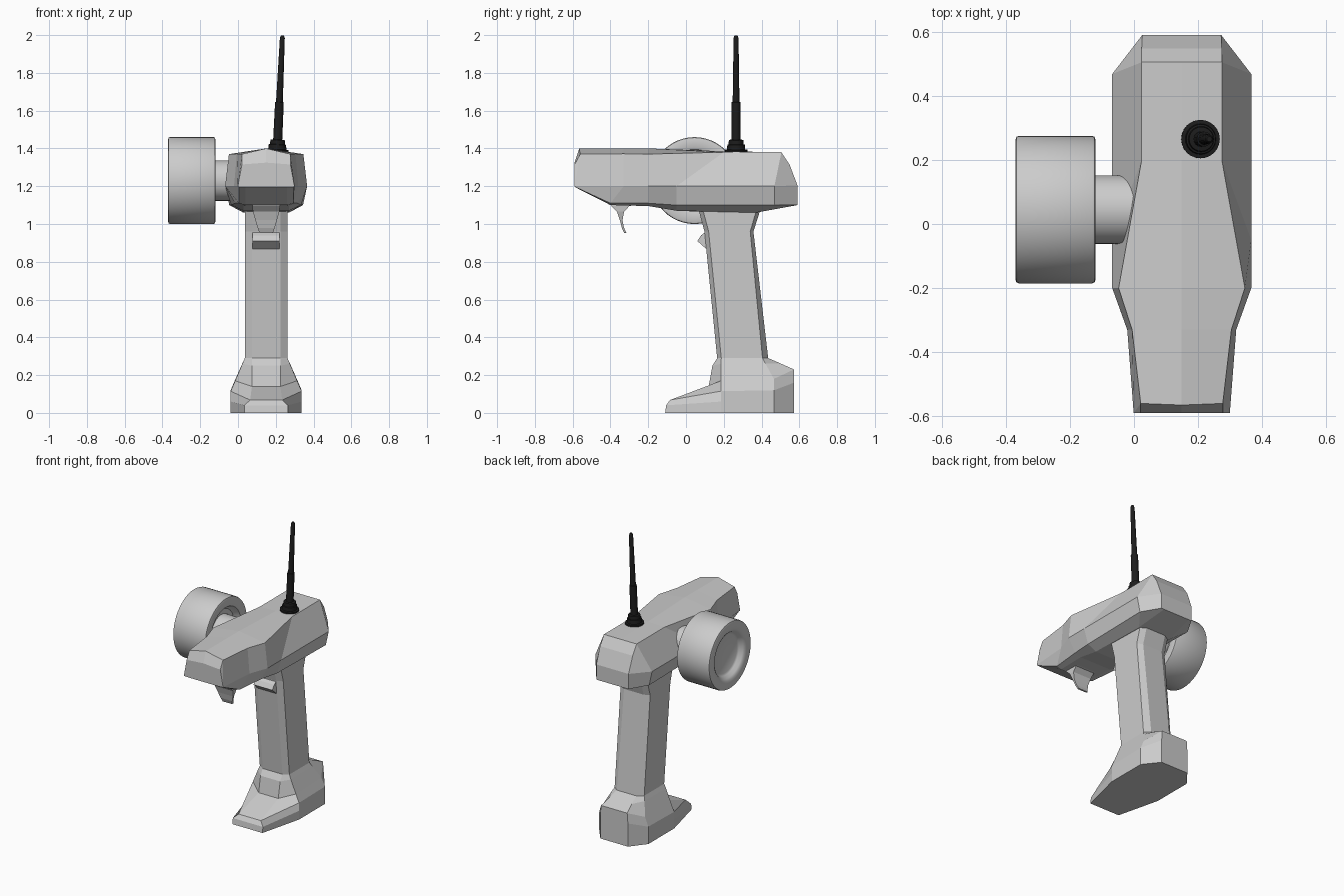
import bpy, bmesh, math
from mathutils import Matrix, Vector

CX = 0.149  # centre line of the body


def material(name, value):
    m = bpy.data.materials.new(name)
    m.diffuse_color = (value, value, value, 1)
    return m


GREY = material("light_grey_plastic", 0.6)
BLACK = material("black_rubber", 0.012)


def finish(bm, name, mat, smooth=False):
    bmesh.ops.remove_doubles(bm, verts=bm.verts, dist=0.0005)
    bmesh.ops.recalc_face_normals(bm, faces=bm.faces)
    me = bpy.data.meshes.new(name)
    bm.to_mesh(me)
    bm.free()
    me.materials.append(mat)
    ob = bpy.data.objects.new(name, me)
    bpy.context.collection.objects.link(ob)
    if smooth:
        bpy.ops.object.select_all(action='DESELECT')
        ob.select_set(True)
        bpy.context.view_layer.objects.active = ob
        bpy.ops.object.shade_smooth_by_angle(angle=math.radians(35))
    return ob


def skin(bm, rings):
    """Join closed rings of points with quads and cap both ends."""
    vs = [[bm.verts.new(p) for p in r] for r in rings]
    n = len(vs[0])
    for a, b in zip(vs, vs[1:]):
        for i in range(n):
            j = (i + 1) % n
            bm.faces.new((a[i], a[j], b[j], b[i]))
    bm.faces.new(vs[0])
    bm.faces.new(vs[-1])


def loft(name, halves):
    """Each half section lists (half width, y, z); it is mirrored about CX."""
    bm = bmesh.new()
    skin(bm, [[(CX + h, y, z) for h, y, z in half] +
              [(CX - h, y, z) for h, y, z in reversed(half)] for half in halves])
    return finish(bm, name, GREY)


def lathe(name, profile, matrix, mat, n=48):
    """Profile of (height, radius) turned about local z."""
    bm = bmesh.new()
    skin(bm, [[matrix @ Vector((r * math.cos(2 * math.pi * i / n),
                                r * math.sin(2 * math.pi * i / n), h))
               for i in range(n)] for h, r in profile])
    return finish(bm, name, mat, True)


# Head: top centre, shoulder, widest line, lower edge, underside
loft("head", [
    [(0, -.59, 1.325), (.128, -.59, 1.315), (.15, -.59, 1.2), (.145, -.588, 1.197), (.11, -.587, 1.195)],
    [(0, -.565, 1.4), (.128, -.56, 1.37), (.15, -.59, 1.2), (.145, -.588, 1.197), (.11, -.587, 1.195)],
    [(0, -.33, 1.4), (.155, -.33, 1.372), (.17, -.33, 1.2), (.145, -.4, 1.11), (.11, -.4, 1.1)],
    [(0, -.2, 1.4), (.197, -.2, 1.37), (.217, -.2, 1.2), (.165, -.2, 1.11), (.12, -.2, 1.095)],
    [(0, .2, 1.385), (.125, .2, 1.38), (.217, -.05, 1.2), (.185, -.05, 1.1), (.12, -.05, 1.07)],
    [(0, .505, 1.38), (.125, .505, 1.38), (.217, .468, 1.2), (.195, .468, 1.1), (.12, .37, 1.06)],
    [(0, .548, 1.315), (.125, .548, 1.315), (.123, .59, 1.205), (.123, .59, 1.1), (.1, .59, 1.1)],
    [(0, .59, 1.205), (.123, .59, 1.205), (.123, .59, 1.205), (.123, .59, 1.1), (.1, .59, 1.1)],
])

# Grip and foot: front, front side, back side, back
loft("grip_and_foot", [
    [(.115, -.11, 0), (.188, .185, 0), (.188, .467, 0), (.105, .572, 0)],
    [(.115, -.105, .04), (.188, .185, .06), (.188, .467, .06), (.105, .572, .1)],
    [(.085, -.085, .068), (.188, .185, .115), (.188, .467, .12), (.105, .572, .16)],
    [(.075, .12, .14), (.164, .185, .17), (.162, .465, .18), (.1, .572, .23)],
    [(.075, .14, .25), (.126, .185, .26), (.126, .42, .262), (.085, .5, .262)],
    [(.075, .165, .29), (.113, .187, .29), (.113, .405, .29), (.075, .435, .29)],
    [(.075, .098, .96), (.113, .12, .96), (.113, .34, .96), (.075, .357, .96)],
    [(.075, .065, 1.08), (.113, .088, 1.08), (.113, .375, 1.08), (.075, .395, 1.08)],
])

# Finger stop on the front of the grip
loft("finger_stop", [
    [(.072, .107, .868), (.072, .15, .868)],
    [(.072, .06, .91), (.072, .15, .91)],
    [(.072, .08, .94), (.072, .15, .94)],
    [(.072, .113, .965), (.072, .15, .965)],
])

# Hooked trigger
loft("trigger", [
    [(.073, -.4, 1.11), (.073, -.22, 1.11)],
    [(.073, -.395, 1.095), (.073, -.3, 1.095)],
    [(.07, -.365, 1.065), (.07, -.328, 1.065)],
    [(.057, -.35, 1.02), (.057, -.336, 1.02)],
    [(.045, -.34, .98), (.045, -.328, .98)],
    [(.036, -.328, .953), (.036, -.316, .953)],
])

# Steering wheel with recessed faces, and its hub
axis = Matrix.Translation((0, .045, 1.23)) @ Matrix.Rotation(math.radians(90), 4, 'Y')
lathe("steering_wheel", [
    (-.33, 0), (-.33, .13), (-.338, .142), (-.358, .155), (-.367, .17), (-.37, .19),
    (-.37, .218), (-.367, .227), (-.36, .23), (-.13, .23), (-.123, .227), (-.12, .218),
    (-.12, .18), (-.125, .165), (-.15, .15), (-.16, .14), (-.16, 0)], axis, GREY)
lathe("wheel_hub", [(-.2, .107), (.02, .107)], axis, GREY)

# Antenna, leaning slightly to the right
lean = Matrix.Translation((.207, .265, 1.375)) @ Matrix.Rotation(math.radians(2.6), 4, 'Y')
lathe("antenna", [
    (-.02, .06), (.018, .06), (.02, .048), (.045, .046), (.047, .04), (.07, .038),
    (.072, .024), (.27, .023), (.272, .018), (.61, .013), (.624, .008)], lean, BLACK, 24)
